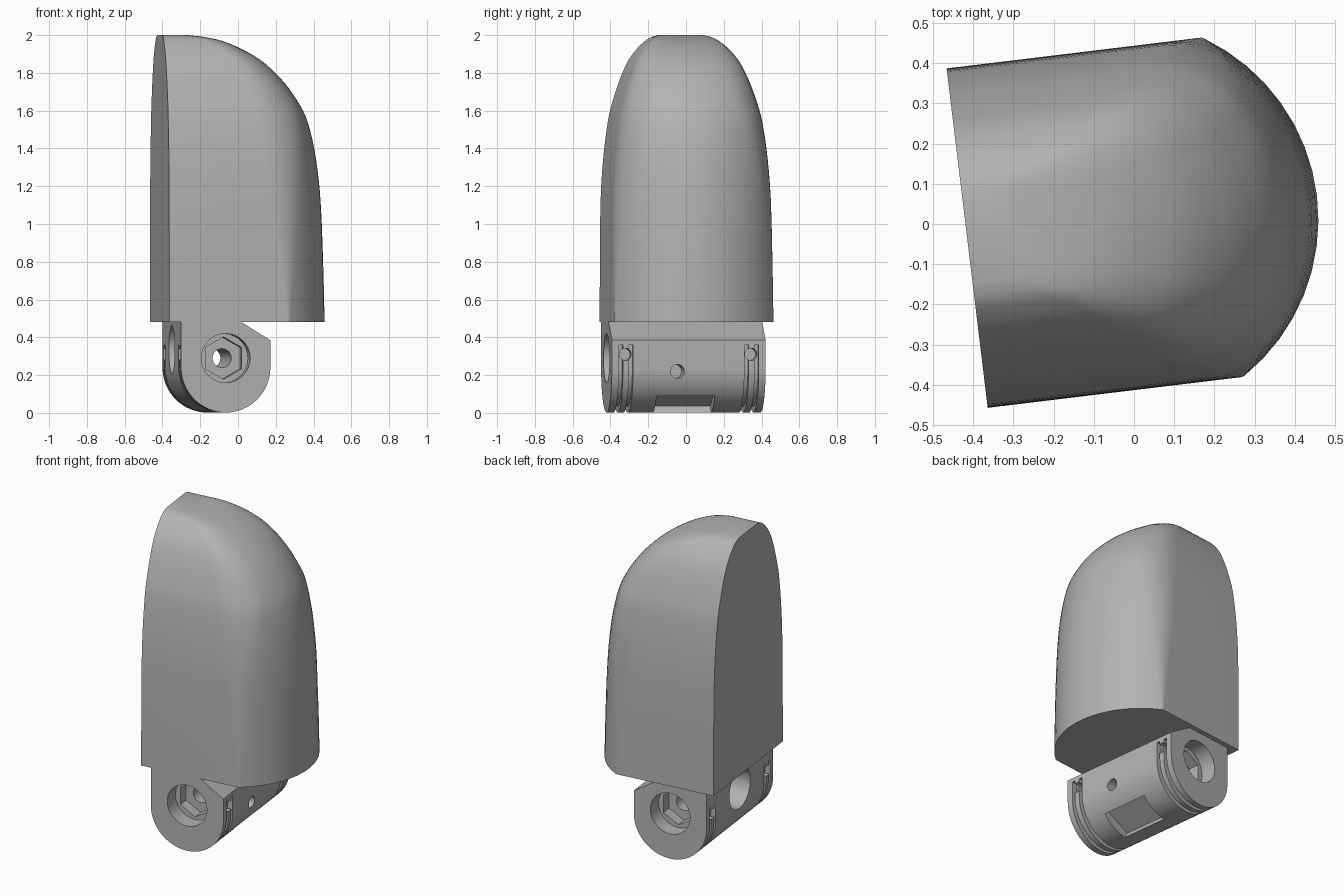
import bpy, bmesh
from math import sin, cos, pi, radians, sqrt, asin
from mathutils import Matrix, Vector

cube = bpy.data.objects.get("Cube")
if cube:
    bpy.data.objects.remove(cube, do_unlink=True)

TURN = Matrix.Rotation(radians(6.9), 4, 'Z')

grey = bpy.data.materials.new("plain_grey")
grey.use_nodes = True
grey.diffuse_color = (0.45, 0.45, 0.45, 1)
grey.node_tree.nodes["Principled BSDF"].inputs["Base Color"].default_value = (0.45, 0.45, 0.45, 1)


def loft(name, rings):
    """Skin a stack of equal-length closed rings and cap both ends."""
    bm = bmesh.new()
    loops = [[bm.verts.new(p) for p in ring] for ring in rings]
    n = len(loops[0])
    for a, b in zip(loops, loops[1:]):
        for i in range(n):
            j = (i + 1) % n
            bm.faces.new((a[i], a[j], b[j], b[i]))
    bm.faces.new(loops[0][::-1])
    bm.faces.new(loops[-1])
    bmesh.ops.recalc_face_normals(bm, faces=bm.faces)
    mesh = bpy.data.meshes.new(name)
    bm.to_mesh(mesh)
    bm.free()
    ob = bpy.data.objects.new(name, mesh)
    bpy.context.collection.objects.link(ob)
    mesh.materials.append(grey)
    return ob


def prism(name, profile, y0, y1):
    """Extrude an (x, z) profile along y."""
    return loft(name, [[(x, y, z) for x, z in profile] for y in (y0, y1)])


def circle(cx, cz, r, n=40):
    # starts at the top, so six sides give a point-up hexagon
    return [(cx + r * sin(2 * pi * i / n), cz + r * cos(2 * pi * i / n)) for i in range(n)]


def smooth(ob, angle):
    bpy.ops.object.select_all(action='DESELECT')
    ob.select_set(True)
    bpy.context.view_layer.objects.active = ob
    bpy.ops.object.shade_smooth_by_angle(angle=radians(angle))


def cut(ob, cutter):
    mod = ob.modifiers.new("cut", 'BOOLEAN')
    mod.operation, mod.solver, mod.object = 'DIFFERENCE', 'EXACT', cutter
    cutter.hide_render = True
    bpy.context.view_layer.objects.active = ob
    bpy.ops.object.modifier_apply(modifier=mod.name)
    bpy.data.objects.remove(cutter, do_unlink=True)


# Shell: flat back, straight sides, bowed front, narrowing to the top
BACK, MID, BOW = -0.416, 0.015, 0.5


def shell_ring(z, w, tip):
    mid = tip - BOW
    half = asin(min(w / BOW, 1))
    corner = Vector((mid + BOW * cos(half), w))
    r = min(0.005 + 0.12 * max(z - 0.48, 0), 0.4 * w, corner.x - BACK - 0.01)
    start = corner - Vector((r, 0))
    da = r / BOW
    end = Vector((mid + BOW * cos(half - da), BOW * sin(half - da)))
    side = [Vector((BACK, w))]
    for i in range(7):
        t = i / 6
        side.append(start * (1 - t) ** 2 + corner * 2 * t * (1 - t) + end * t * t)
    for i in range(1, 9):
        a = (half - da) * (1 - i / 8)
        side.append(Vector((mid + BOW * cos(a), BOW * sin(a))))
    full = side + [Vector((p.x, -p.y)) for p in reversed(side[:-1])]
    return [(p.x, p.y + MID, z) for p in full]


# height, half width, front reach
stations = [(0.48, .425, .46), (0.8, .424, .452), (1.13, .42, .438), (1.34, .407, .415),
            (1.5, .388, .382), (1.6, .37, .345), (1.72, .334, .268), (1.8, .304, .197),
            (1.87, .27, .115), (1.93, .225, .01), (1.97, .182, -.09), (1.99, .15, -.18),
            (2.0, .115, -.27)]


def spline(k, t):
    """Smooth step between stations k and k + 1."""
    p = [Vector(stations[min(max(k + d, 0), len(stations) - 1)]) for d in (-1, 0, 1, 2)]
    h = p[2].x - p[1].x
    m1 = (p[2] - p[0]) * (h / (p[2].x - p[0].x))
    m2 = (p[3] - p[1]) * (h / (p[3].x - p[1].x))
    return (p[1] * (2 * t**3 - 3 * t**2 + 1) + m1 * (t**3 - 2 * t**2 + t)
            + p[2] * (3 * t**2 - 2 * t**3) + m2 * (t**3 - t**2))


levels = [spline(k, s / 3) for k in range(len(stations) - 1) for s in range(3)]
levels.append(Vector(stations[-1]))
shell = loft("shell", [shell_ring(*v) for v in levels])
smooth(shell, 35)

# Hinge barrel: rounded underside, straight back, chamfer rising into the shell
CX, CZ, R, END = -0.115, 0.24, 0.238, 0.41


def lower_arc(r, n=32):
    return [(CX - r * cos(pi * i / n), CZ - r * sin(pi * i / n)) for i in range(n + 1)]


profile = ([(CX - R, 0.49)] + lower_arc(R)
           + [(CX + R, 0.385), (-0.03, 0.48), (-0.03, 0.49)])
hinge = prism("hinge_barrel", profile, -END, END)

# Stepped bolt pockets in both ends: round, then hexagonal, then the bore
for s in (-1, 1):
    for shape, outer, depth in ((circle(CX, 0.29, 0.13), 0.05, 0.1),
                                (circle(CX, 0.29, 0.112, 6), 0.05, 0.17)):
        cut(hinge, prism("pocket_cutter", shape, s * (END + outer), s * (END - depth)))
cut(hinge, prism("bore_cutter", circle(CX, 0.29, 0.05), -0.3, 0.3))

# Twin U-shaped grooves round each end
u_shape = ([(CX - 0.3, 0.36)] + lower_arc(0.3) + [(CX + 0.3, 0.36), (CX + 0.205, 0.36)]
           + lower_arc(0.205)[::-1] + [(CX - 0.205, 0.36)])
for s in (-1, 1):
    for y in (0.308, 0.362):
        cut(hinge, prism("groove_cutter", u_shape, s * y - 0.011, s * y + 0.011))


def drill(y, z, r, x0, x1):
    ring = circle(y, z, r)
    cut(hinge, loft("drill_cutter", [[(x, a, b) for a, b in ring] for x in (x0, x1)]))


# Side holes: cord holes, a small front hole and the wide back opening
for y in (-0.335, 0.335):
    drill(y, 0.31, 0.032, 0.03, 0.3)
    drill(y, 0.31, 0.032, -0.5, -0.27)
drill(-0.06, 0.22, 0.036, 0, 0.3)
drill(0.0, 0.335, 0.128, -0.5, -0.16)

# Rectangular recess low on the front of the barrel
tilt = radians(27)
out, along = Vector((sin(tilt), -cos(tilt))), Vector((cos(tilt), sin(tilt)))
mid = Vector((CX, CZ))
recess = [mid + out * d + along * t
          for d, t in ((0.18, -0.095), (0.18, 0.095), (0.32, 0.095), (0.32, -0.095))]
cut(hinge, prism("recess_cutter", [tuple(p) for p in recess], -0.165, 0.145))
smooth(hinge, 25)

for ob in (shell, hinge):
    ob.data.transform(TURN)
